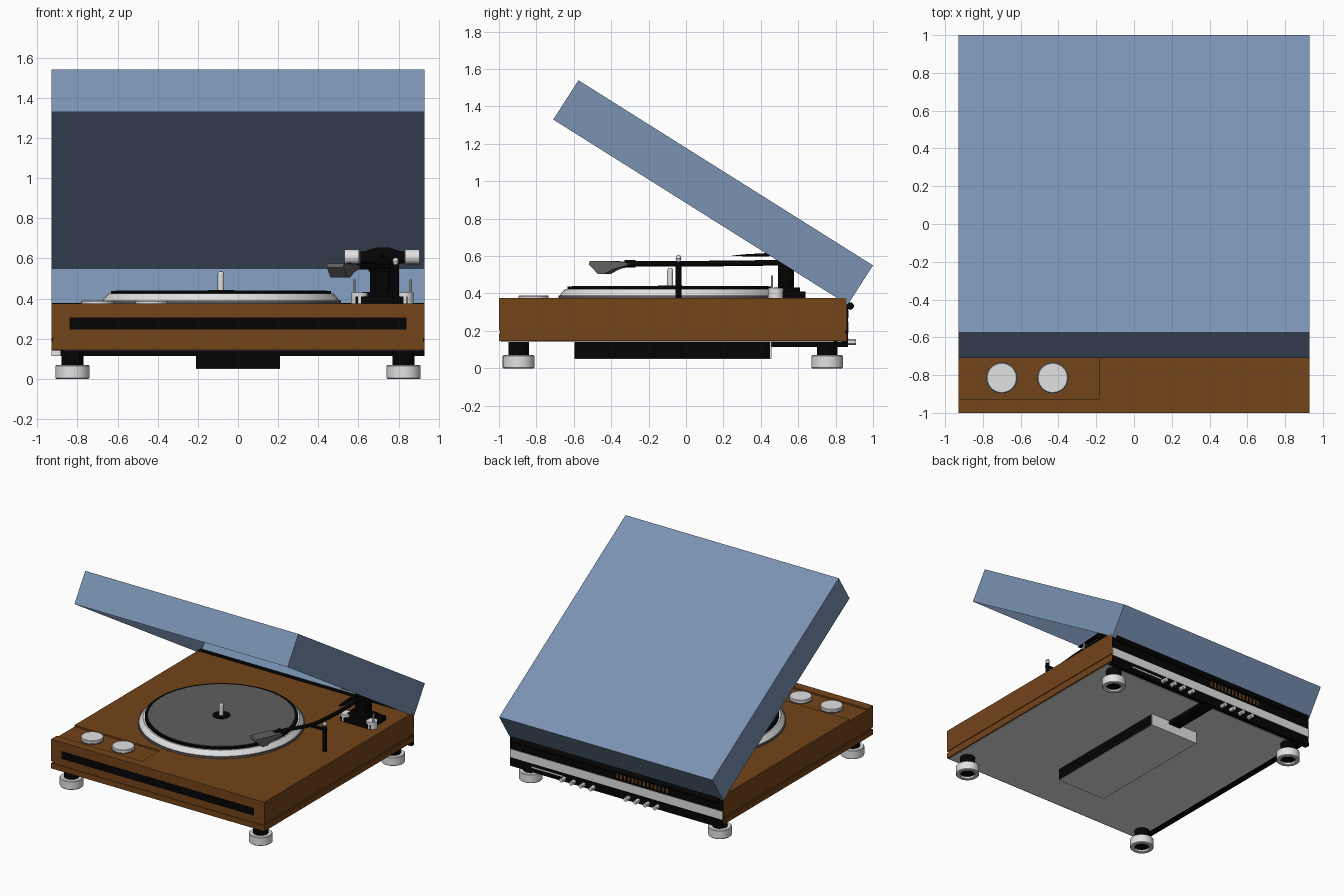
import bpy, bmesh, math
from mathutils import Vector, Matrix

if "Cube" in bpy.data.objects:
    bpy.data.objects.remove(bpy.data.objects["Cube"])


def mat(name, c):
    m = bpy.data.materials.new(name)
    m.diffuse_color = (*c, 1)
    m.use_nodes = True
    m.node_tree.nodes["Principled BSDF"].inputs["Base Color"].default_value = m.diffuse_color
    return m


WOOD = mat("walnut wood", (0.174, 0.058, 0.010))
BLACK = mat("black", (0.0012, 0.0012, 0.0012))
GRAY = mat("dark gray", (0.115, 0.115, 0.115))
SILVER = mat("silver", (0.76, 0.76, 0.76))
BLUE = mat("tinted blue lid", (0.192, 0.289, 0.445))


def finish(name, bm, mats, smooth=False):
    bmesh.ops.recalc_face_normals(bm, faces=bm.faces)
    me = bpy.data.meshes.new(name)
    bm.to_mesh(me)
    bm.free()
    ob = bpy.data.objects.new(name, me)
    bpy.context.collection.objects.link(ob)
    me.materials.append(mats)
    if smooth:
        bpy.ops.object.select_all(action='DESELECT')
        ob.select_set(True)
        bpy.context.view_layer.objects.active = ob
        bpy.ops.object.shade_smooth_by_angle(angle=math.radians(30))
    return ob


def box(name, x, y, z, m):
    bm = bmesh.new()
    bmesh.ops.create_cube(bm, size=1)
    for v in bm.verts:
        v.co = [a + (b - a) * (t + 0.5) for (a, b), t in zip((x, y, z), v.co)]
    return finish(name, bm, m)


def prism(name, pts, axis, a, b, m):
    """Extrude a 2D outline along an axis; the outline uses the other two axes."""
    bm = bmesh.new()
    vs = []
    for p in pts:
        co = list(p)
        co.insert(axis, a)
        vs.append(bm.verts.new(co))
    f = bm.faces.new(vs)
    r = bmesh.ops.extrude_face_region(bm, geom=[f])
    d = Vector((0, 0, 0))
    d[axis] = b - a
    bmesh.ops.translate(bm, vec=d, verts=[g for g in r['geom'] if isinstance(g, bmesh.types.BMVert)])
    return finish(name, bm, m)


def lathe(name, prof, at, m, n=32, axis='Z'):
    """Revolve (radius, height) points; the profile starts and ends on the axis."""
    bm = bmesh.new()
    rings = []
    for r, h in prof:
        if r == 0:
            rings.append([bm.verts.new((0, 0, h))] * n)
        else:
            rings.append([bm.verts.new((r * math.cos(k * math.tau / n), r * math.sin(k * math.tau / n), h))
                          for k in range(n)])
    for A, B in zip(rings, rings[1:]):
        for k in range(n):
            q = [A[k], A[(k + 1) % n], B[(k + 1) % n], B[k]]
            bm.faces.new(list(dict.fromkeys(q)))
    rot = {'Z': Matrix(), 'X': Matrix.Rotation(math.pi / 2, 4, 'Y'),
           'Y': Matrix.Rotation(-math.pi / 2, 4, 'X')}[axis]
    bm.transform(Matrix.Translation(at) @ rot)
    return finish(name, bm, m, True)


def cyl(name, r, a, b, at, m, n=24, axis='Z'):
    return lathe(name, [(0, a), (r, a), (r, b), (0, b)], at, m, n, axis)


def tube(name, pts, r, m):
    cu = bpy.data.curves.new(name, 'CURVE')
    cu.dimensions = '3D'
    cu.bevel_depth, cu.bevel_resolution, cu.use_fill_caps = r, 2, True
    s = cu.splines.new('BEZIER')
    s.bezier_points.add(len(pts) - 1)
    for p, co in zip(s.bezier_points, pts):
        p.co = co
        p.handle_left_type = p.handle_right_type = 'AUTO'
    cu.materials.append(m)
    ob = bpy.data.objects.new(name, cu)
    bpy.context.collection.objects.link(ob)


# Plinth: base strip, shadow groove, main block and deck with a recess for the knobs
W, F, B = 0.93, -1.0, 0.858
box("plinth_base", (-W, W), (F, B), (0.145, 0.187), WOOD)
box("plinth_groove", (-W + .006, W - .006), (F + .006, B), (0.187, 0.203), WOOD)
box("plinth_body", (-W, W), (F, B), (0.203, 0.363), WOOD)
prism("plinth_deck", [(-W, F), (W, F), (W, B), (-W, B), (-W, -.71), (-.185, -.71),
                      (-.185, -.93), (-W, -.93)], 2, 0.363, 0.375, WOOD)
box("front_slot", (-.84, .84), (F - .001, F + .005), (.245, .305), BLACK)

# Underside
box("bottom_plate", (-W + .06, W - .012), (F + .012, .79), (.141, .146), SILVER)
box("bottom_side_strip", (-W + .005, -W + .06), (F + .012, .79), (.141, .146), BLACK)
box("underside_box", (-.21, .21), (-.595, .45), (.053, .142), BLACK)
box("underside_box_cover", (-.21, .21), (-.595, .45), (.05, .053), SILVER)
box("underside_box_end", (-.21, .21), (.45, .456), (.05, .142), SILVER)
box("cable_channel", (-.05, .05), (.456, .84), (.115, .142), BLACK)

# Back panel with silver band, vents, sockets and hinge rod
box("back_panel", (-W, W), (.835, .865), (.115, .145), BLACK)
box("back_panel_upper", (-W + .002, W - .002), (.85, .865), (.145, .37), BLACK)
box("back_top_strip", (-W + .002, W - .002), (.825, .862), (.37, .378), BLACK)
box("back_band", (-W + .002, W - .002), (.86, .869), (.185, .25), SILVER)
box("back_label_line", (.47, .74), (.86, .869), (.15, .16), SILVER)
box("back_corner_clip", (-W, -.885), (.828, .835), (.115, .145), SILVER)
for k in range(14):
    x = -.45 + k * .0335
    box("vent_slot", (x, x + .015), (.86, .868), (.268, .312), WOOD)
for x0 in (.2, -.36):
    for k in range(4):
        cyl("back_socket", .016, 0, .045, (x0 + k * .085, .863, .14), SILVER, 12, 'Y')
cyl("lid_hinge", .02, -.9, .9, (0, .878, .333), BLACK, 16, 'X')

# Feet
for x in (-.825, .825):
    for y in (-.895, .755):
        lathe("foot", [(0, .025), (.055, .025), (.055, .002), (.06, 0), (.08, 0), (.085, .005),
                       (.085, .065), (.08, .07), (0, .07)], (x, y, 0), SILVER)
        cyl("foot_neck", .055, .07, .146, (x, y, 0), BLACK)
        cyl("foot_pad", .054, .015, .03, (x, y, 0), BLACK)

# Lid: open-bottomed thin shell, tilted back on the hinge line
bm = bmesh.new()
bmesh.ops.create_cube(bm, size=1)
low, along, up = Vector((0, .865, .34)), Vector((0, -1.575, .99)), Vector((0, .135, .21))
bmesh.ops.delete(bm, geom=[f for f in bm.faces if f.normal.z < -.5], context='FACES')
for v in bm.verts:
    x, y, z = v.co
    v.co = low + along * (.5 - y) + up * (z + .5) + Vector((2 * W * x, 0, 0))
finish("dust_lid", bm, BLUE)

# Platter, mat and spindle
C = (-.085, -.085, 0)
cyl("platter_rim", .597, .37, .39, C, GRAY, 64)
lathe("platter", [(0, .385), (.592, .385), (.583, .4), (.56, .425), (0, .425)], C, SILVER, 64)
cyl("mat_edge", .548, .42, .438, C, BLACK, 64)
cyl("mat_top", .525, .43, .441, C, GRAY, 64)
cyl("mat_hub", .065, .43, .444, C, BLACK)
lathe("spindle", [(0, .43), (.016, .43), (.016, .525), (.01, .535), (0, .537)], C, SILVER, 16)

# Control knobs
for x in (-.7, -.43):
    cyl("knob_base", .084, .36, .368, (x, -.815, 0), GRAY, 32)
    lathe("knob", [(0, .365), (.081, .365), (.081, .385), (.077, .39), (0, .39)], (x, -.815, 0), SILVER)

# Tonearm base and pivot
box("arm_base", (.585, .845), (.44, .64), (.37, .41), BLACK)
box("arm_base_step", (.62, .80), (.47, .61), (.41, .432), BLACK)
cyl("arm_pillar", .043, .43, .6, (.72, .535, 0), BLACK)
for x in (.67, .77):
    box("arm_yoke", (x - .012, x + .012), (.515, .555), (.43, .58), BLACK)
for x in (.605, .832):
    cyl("arm_base_post", .041, .37, .43, (x, .48, 0), SILVER)
for x in (.578, .86):
    cyl("arm_base_needle", .006, .37, .495, (x, .46, 0), SILVER, 8)
cyl("pivot_axle", .03, -.11, .11, (.72, .55, .605), BLACK, 20, 'X')
lathe("pivot_housing", [(0, -.09), (.03, -.09), (.05, -.03), (.05, .03), (.03, .09), (0, .09)],
      (.72, .55, .605), BLACK, 24, 'X')
for x in (.567, .867):
    cyl("pivot_knob", .037, -.036, .036, (x, .55, .608), SILVER, 20, 'X')
cyl("counterweight", .045, 0, .13, (.72, .58, .605), BLACK, 24, 'Y')
prism("arm_pointer", [(.24, .602), (.32, .61), (.55, .622), (.55, .6), (.32, .598)], 0, .705, .735, BLACK)

# Tonearm tube, headshell and rest
tube("tonearm", [(.55, -.32, .56), (.59, -.22, .56), (.68, -.06, .56), (.71, .12, .56), (.72, .54, .565)],
     .015, BLACK)
shell = prism("headshell", [(-.11, .555), (-.105, .575), (.05, .572), (.11, .565), (.11, .55), (.03, .53),
                            (-.02, .505), (-.06, .505), (-.09, .535)], 0, -.045, .045, GRAY)
shell.location = (.525, -.4, 0)
shell.rotation_euler.z = math.radians(-22)
cyl("headshell_collar", .02, -.03, .03, (.555, -.3, .56), BLACK, 16, 'Y')
cyl("arm_rest_post", .016, .37, .57, (.785, -.04, 0), BLACK, 16)
box("arm_rest_bar", (.65, .8), (-.05, -.03), (.535, .55), BLACK)
lathe("arm_rest_ball", [(0, .565), (.01, .57), (.016, .587), (.01, .602), (0, .605)],
      (.785, -.04, 0), SILVER, 16)
